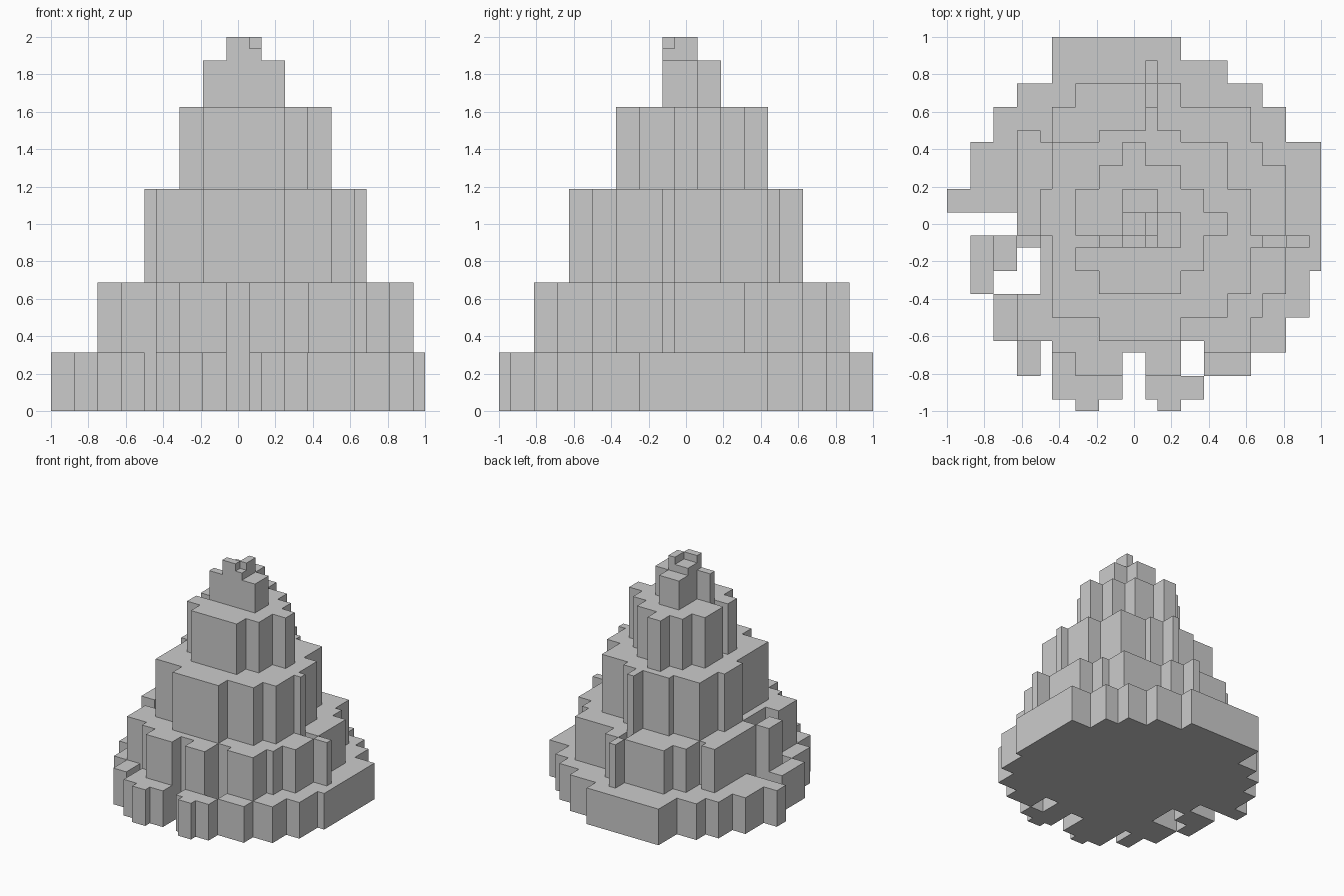
import bpy, bmesh

if "Cube" in bpy.data.objects:
    bpy.data.objects.remove(bpy.data.objects["Cube"])

U = 1 / 16  # block size


def tier(name, z0, z1, rows):
    """Extruded block tier. Each row: (y0, y1, x0, x1[, x0, x1...]) in blocks."""
    cells = set()
    for y0, y1, *xs in rows:
        for a, b in zip(xs[::2], xs[1::2]):
            cells |= {(x, y) for x in range(a, b) for y in range(y0, y1)}
    bm = bmesh.new()
    verts = {}

    def v(x, y, z):
        if (x, y, z) not in verts:
            verts[x, y, z] = bm.verts.new((x * U, y * U, z * U))
        return verts[x, y, z]

    for x, y in sorted(cells):
        ring = [(x, y), (x + 1, y), (x + 1, y + 1), (x, y + 1)]
        bm.faces.new([v(*p, z1) for p in ring])
        bm.faces.new([v(*p, z0) for p in reversed(ring)])
        # outer walls only
        for i, (dx, dy) in enumerate([(0, -1), (1, 0), (0, 1), (-1, 0)]):
            if (x + dx, y + dy) not in cells:
                p, q = ring[i], ring[(i + 1) % 4]
                bm.faces.new([v(*p, z0), v(*q, z0), v(*q, z1), v(*p, z1)])
    mesh = bpy.data.meshes.new(name)
    bm.to_mesh(mesh)
    bm.free()
    bpy.context.collection.objects.link(bpy.data.objects.new(name, mesh))


# widest tier, with notches and holes along the front and left
tier("base_tier", 0, 5, [
    (14, 16, -7, 4), (12, 14, -7, 8), (10, 12, -10, 11), (7, 10, -12, 13),
    (3, 7, -14, 16), (1, 3, -16, 16), (-1, 1, -10, 16), (-2, -1, -14, 16),
    (-4, -2, -14, -10, -8, 16), (-6, -4, -14, -12, -8, 15),
    (-8, -6, -12, 15), (-10, -8, -12, 13),
    (-11, -10, -10, -8, -7, 4, 6, 13),
    (-13, -11, -10, -8, -7, -1, 1, 4, 6, 10),
    (-15, -13, -7, -1, 1, 6), (-16, -15, -5, -3, 2, 4)])

# second tier, with thin detached posts
tier("second_tier", 5, 11, [
    (12, 14, 1, 2), (10, 12, -5, 1, 2, 4), (8, 10, -7, 10),
    (7, 8, -10, -8, -7, 10), (5, 7, -10, 11), (-1, 5, -10, 13),
    (-2, -1, -12, -10, -8, 11, 13, 15), (-4, -2, -12, -10, -8, 13),
    (-6, -4, -8, 13), (-8, -6, -10, 11), (-10, -8, -10, 10),
    (-11, -10, -7, 4, 6, 10), (-13, -11, -5, -1, 1, 4)])

# middle tier
tier("middle_tier", 11, 19, [
    (8, 10, 1, 2), (7, 8, -3, 4), (3, 7, -7, 8), (-1, 3, -8, 10),
    (-2, -1, -7, 11), (-6, -2, -7, 10), (-8, -6, -7, 8), (-10, -8, -3, 4)])

# upper tier
tier("upper_tier", 19, 26, [
    (5, 7, -1, 1), (3, 5, -3, 4), (1, 3, -5, 6), (-1, 1, -5, 8),
    (-2, -1, -3, 6), (-4, -2, -5, 6), (-6, -4, -3, 4)])

# top tier and the little crown on it
tier("top_tier", 26, 30, [(1, 3, -1, 2), (-1, 1, -1, 4), (-2, -1, -3, 4)])
tier("crown_base", 30, 31, [(-2, 1, -1, 2)])
tier("crown_tip", 31, 32, [(-1, 1, 1, 2), (-2, -1, -1, 1)])
